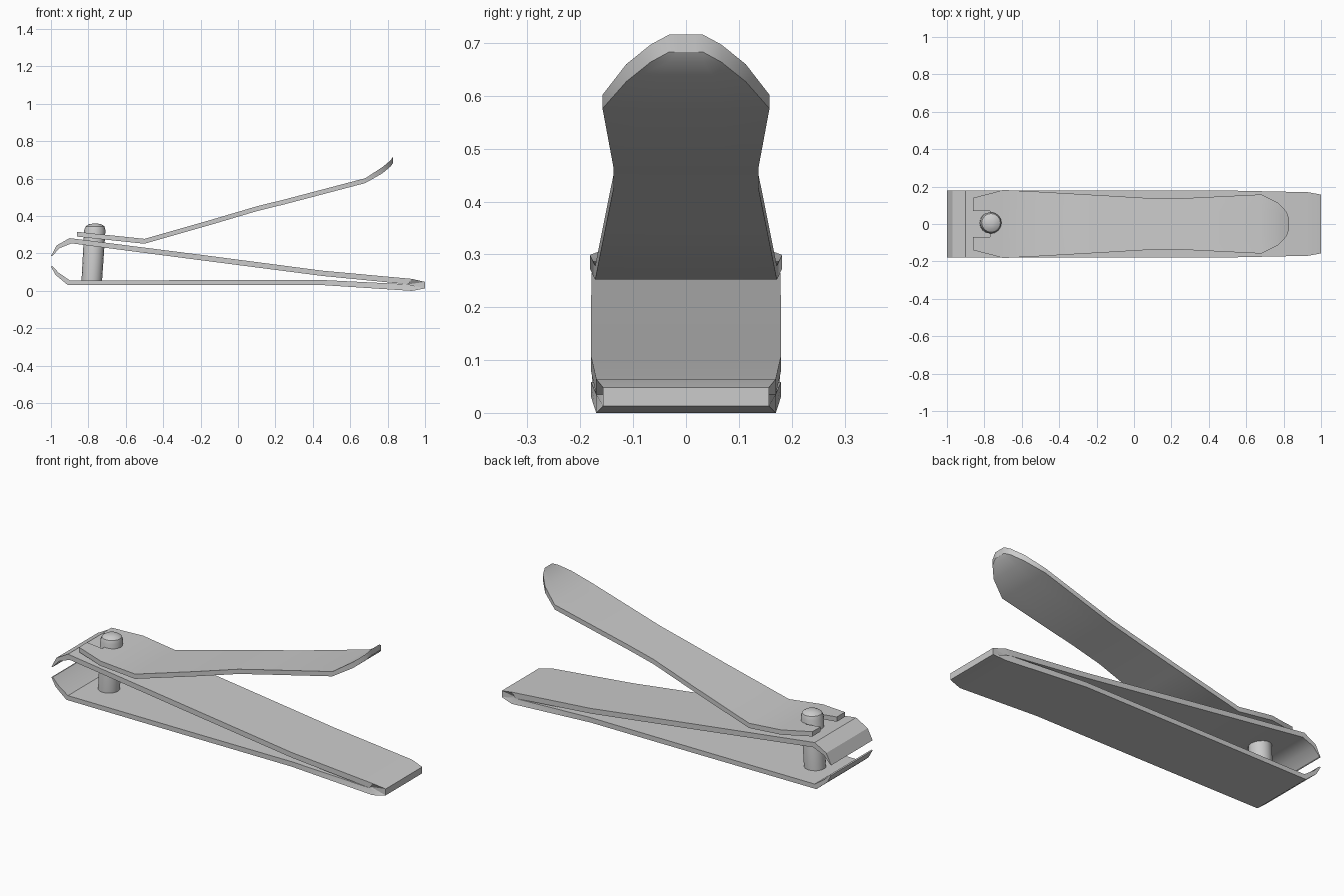
import bpy, bmesh, math
from mathutils import Vector

if "Cube" in bpy.data.objects:
    bpy.data.objects.remove(bpy.data.objects["Cube"])


def finish(name, bm):
    bmesh.ops.remove_doubles(bm, verts=bm.verts, dist=0.0005)
    bmesh.ops.recalc_face_normals(bm, faces=bm.faces)
    mesh = bpy.data.meshes.new(name)
    bm.to_mesh(mesh)
    bm.free()
    ob = bpy.data.objects.new(name, mesh)
    bpy.context.collection.objects.link(ob)
    bpy.context.view_layer.objects.active = ob
    ob.select_set(True)
    bpy.ops.object.shade_smooth_by_angle(angle=math.radians(30))
    ob.select_set(False)
    return ob


def strip(name, stations, slot=None, slot_len=0):
    """Bent sheet: stations are (outer x, z, inner x, z, half width)."""
    bm = bmesh.new()
    rows = []
    for xo, zo, xi, zi, w in stations:
        ys = [-w, w] if slot is None else [-w, -min(slot, w / 2), min(slot, w / 2), w]
        rows.append([[bm.verts.new((x, y, z)) for y in ys]
                     for x, z in ((xo, zo), (xi, zi))])
    cols, n = len(rows[0][0]) - 1, len(rows) - 1

    def solid(i, j):
        return 0 <= i < n and 0 <= j < cols and not (cols == 3 and j == 1 and i < slot_len)

    for i in range(n):
        for j in range(cols):
            if not solid(i, j):
                continue
            (a, b), (c, d) = rows[i], rows[i + 1]
            bm.faces.new((a[j], a[j + 1], c[j + 1], c[j]))
            if len({tuple(v.co) for v in (b[j], d[j])}) == 2:
                bm.faces.new((b[j], d[j], d[j + 1], b[j + 1]))
            if not solid(i - 1, j):
                bm.faces.new((a[j], b[j], b[j + 1], a[j + 1]))
            if not solid(i + 1, j):
                bm.faces.new((c[j], c[j + 1], d[j + 1], d[j]))
            if not solid(i, j - 1):
                bm.faces.new((a[j], c[j], d[j], b[j]))
            if not solid(i, j + 1):
                bm.faces.new((a[j + 1], b[j + 1], d[j + 1], c[j + 1]))
    return finish(name, bm)


# Folded body: upper jaw, joined tail, lower jaw
strip("clipper_body", [
    (-1.0, 0.185, -0.992, 0.187, 0.178),
    (-0.97, 0.243, -0.955, 0.228, 0.178),
    (-0.90, 0.282, -0.89, 0.254, 0.178),
    (-0.20, 0.193, -0.20, 0.164, 0.18),
    (0.45, 0.108, 0.45, 0.08, 0.18),
    (0.93, 0.064, 0.91, 0.035, 0.17),
    (1.0, 0.048, 0.91, 0.035, 0.157),
    (1.0, 0.013, 0.91, 0.035, 0.157),
    (0.93, 0.0, 0.91, 0.035, 0.17),
    (0.45, 0.031, 0.45, 0.058, 0.18),
    (-0.20, 0.031, -0.20, 0.057, 0.18),
    (-0.91, 0.031, -0.90, 0.056, 0.178),
    (-0.975, 0.085, -0.96, 0.098, 0.178),
    (-1.0, 0.13, -0.992, 0.132, 0.178),
])

# Lever with slotted end around the pin and upturned rounded tip
lever = [(-0.86, 0.316, 0.14), (-0.77, 0.306, 0.163), (-0.70, 0.299, 0.182),
         (-0.50, 0.278, 0.172), (-0.15, 0.378, 0.152), (0.10, 0.452, 0.137),
         (0.25, 0.489, 0.137), (0.68, 0.602, 0.158), (0.77, 0.66, 0.113),
         (0.815, 0.697, 0.067), (0.828, 0.716, 0.032)]
strip("lever", [(x, z, x, z - (0.026 if x < 0.7 else 0.033), w)
                for x, z, w in lever], slot=0.07, slot_len=1)

# Slightly tilted pin with domed head
bm = bmesh.new()
rings = []
for r, z in [(0.055, 0.05), (0.057, 0.325), (0.05, 0.345), (0.033, 0.356), (0.012, 0.36)]:
    cx = -0.782 + (z - 0.05) * 0.06
    rings.append([bm.verts.new(Vector((cx + r * math.cos(k * math.tau / 16),
                                       0.006 + r * math.sin(k * math.tau / 16), z)))
                  for k in range(16)])
for lo, hi in zip(rings, rings[1:]):
    for k in range(16):
        m = (k + 1) % 16
        bm.faces.new((lo[k], lo[m], hi[m], hi[k]))
bm.faces.new(rings[0])
bm.faces.new(rings[-1])
finish("pin", bm)
